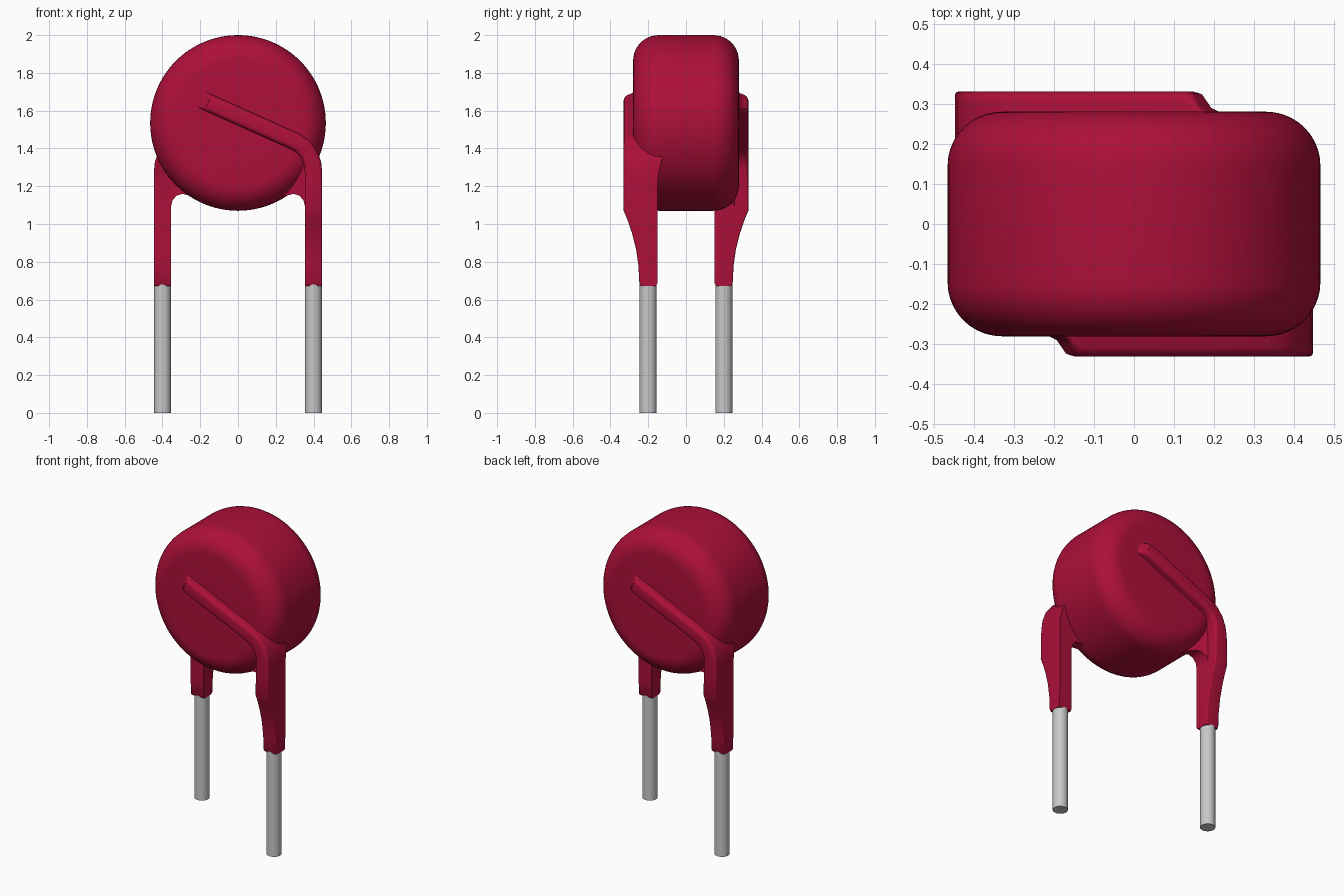
import bpy, bmesh, math
from mathutils import Vector, Matrix

cube = bpy.data.objects.get("Cube")
if cube:
    bpy.data.objects.remove(cube, do_unlink=True)


def material(name, rgb, rough):
    m = bpy.data.materials.new(name)
    m.use_nodes = True
    m.diffuse_color = (*rgb, 1)
    b = m.node_tree.nodes["Principled BSDF"]
    b.inputs["Base Color"].default_value = (*rgb, 1)
    b.inputs["Roughness"].default_value = rough
    return m


RED = material("crimson coating", (0.42, 0.005, 0.042), 0.5)
GREY = material("tinned grey", (0.58, 0.58, 0.58), 0.5)


def finish(bm, name, mat, turn=0.0, angle=35):
    """Turn the mesh about z, make it an object and shade it."""
    bmesh.ops.transform(bm, matrix=Matrix.Rotation(turn, 4, 'Z'), verts=bm.verts)
    bmesh.ops.recalc_face_normals(bm, faces=bm.faces)
    me = bpy.data.meshes.new(name)
    bm.to_mesh(me)
    bm.free()
    me.materials.append(mat)
    ob = bpy.data.objects.new(name, me)
    bpy.context.collection.objects.link(ob)
    bpy.ops.object.select_all(action='DESELECT')
    ob.select_set(True)
    bpy.context.view_layer.objects.active = ob
    bpy.ops.object.shade_smooth_by_angle(angle=math.radians(angle))
    return ob


def loft(bm, rings):
    """Skin a list of equal-sized closed rings and cap both ends."""
    rows = [[bm.verts.new(p) for p in r] for r in rings]
    n = len(rows[0])
    for a, b in zip(rows, rows[1:]):
        for i in range(n):
            bm.faces.new((a[i], a[(i + 1) % n], b[(i + 1) % n], b[i]))
    bm.faces.new(rows[0][::-1])
    bm.faces.new(rows[-1])


# Disc body: rounded profile turned around the y axis
CZ, R, HALF, ROUND = 1.535, 0.465, 0.28, 0.135
arc = [(R - ROUND + ROUND * math.sin(t), HALF - ROUND + ROUND * math.cos(t))
       for t in [math.pi / 2 * k / 10 for k in range(11)]]
profile = [(r, -y) for r, y in arc] + [(r, y) for r, y in reversed(arc)]
bm = bmesh.new()
SEG = 96
loft(bm, [[(r * math.cos(2 * math.pi * i / SEG), y, CZ + r * math.sin(2 * math.pi * i / SEG))
           for i in range(SEG)] for r, y in profile])
finish(bm, "disc_body", RED)

# Coated lead path: x, z, front y, back y, corner rounding
STATIONS = [
    (0.40, 0.672, -0.240, -0.160, 0.012),
    (0.40, 0.685, -0.247, -0.152, 0.008),
    (0.40, 0.78, -0.252, -0.15, 0.008),
    (0.40, 0.87, -0.265, -0.15, 0.008),
    (0.40, 0.95, -0.285, -0.15, 0.008),
    (0.40, 1.02, -0.309, -0.15, 0.008),
    (0.40, 1.07, -0.33, -0.15, 0.008),
    (0.40, 1.22, -0.33, -0.15, 0.012),
    (0.40, 1.27, -0.33, -0.145, 0.018),
    (0.395, 1.32, -0.33, -0.13, 0.022),
    (0.377, 1.37, -0.33, -0.12, 0.025),
    (0.345, 1.41, -0.33, -0.15, 0.025),
    (0.30, 1.438, -0.33, -0.20, 0.025),
    (-0.14, 1.635, -0.33, -0.20, 0.025),
    (-0.157, 1.643, -0.325, -0.20, 0.025),
    (-0.168, 1.648, -0.308, -0.20, 0.02),
    (-0.178, 1.652, -0.29, -0.20, 0.012),
    (-0.20, 1.662, -0.278, -0.20, 0.005),
]


def section(i, half=0.046):
    """Rectangle across the path with rounded front corners."""
    x, z, yf, yb, c = STATIONS[i]
    p = [Vector((s[0], 0, s[1])) for s in STATIONS]
    t = Vector((0, 0, 0))
    if i > 0:
        t += (p[i] - p[i - 1]).normalized()
    if i < len(p) - 1:
        t += (p[i + 1] - p[i]).normalized()
    t.normalize()
    side = Vector((t.z, 0, -t.x))
    pts = [(half, yb)]
    for k in range(5):
        a = math.pi / 2 * k / 4
        pts.append((half - c + c * math.cos(a), yf + c - c * math.sin(a)))
    pts += [(-u, y) for u, y in reversed(pts)]
    return [Vector((x, y, z)) + side * u for u, y in pts]


# Fillet between lead and disc, outline in x and z
WEB = [(0.40, 1.04), (0.362, 1.04), (0.355, 1.09), (0.347, 1.125), (0.325, 1.15),
       (0.295, 1.16), (0.25, 1.148), (0.19, 1.113), (0.20, 1.20), (0.26, 1.30), (0.40, 1.36)]


def web_front(x):
    return -0.17 - 0.11 * (x - 0.19) / 0.21


# Each side is the other turned half way round
for label, turn in (("front", 0.0), ("back", math.pi)):
    bm = bmesh.new()
    loft(bm, [section(i) for i in range(len(STATIONS))])
    finish(bm, label + "_coated_lead", RED, turn)

    bm = bmesh.new()
    loft(bm, [[(x, web_front(x), z) for x, z in WEB], [(x, -0.152, z) for x, z in WEB]])
    finish(bm, label + "_lead_fillet", RED, turn)

    bm = bmesh.new()
    bmesh.ops.create_cone(bm, cap_ends=True, segments=32, radius1=0.045, radius2=0.045,
                          depth=0.72, matrix=Matrix.Translation((0.40, -0.20, 0.36)))
    finish(bm, label + "_metal_pin", GREY, turn)
